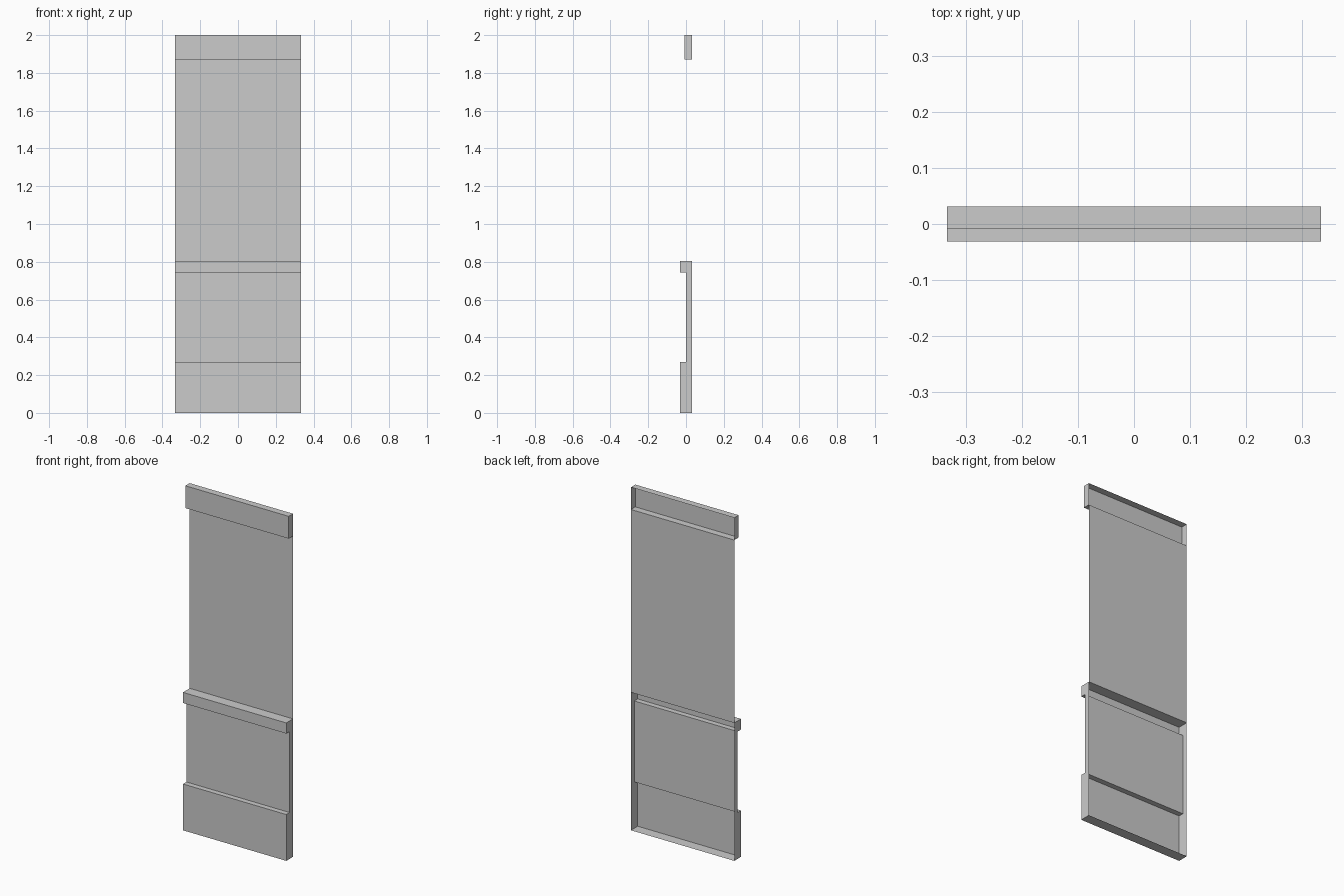
import bpy

if "Cube" in bpy.data.objects:
    bpy.data.objects.remove(bpy.data.objects["Cube"])

HALF_W = 0.333   # half width along x
BACK = 0.031     # open rear plane
FRONT = -0.031   # foremost trim plane
RECESS = 0.0     # face of the recessed panel
TOP_TRIM = -0.009


def front_shell(name, profile, capped=True):
    """Sweep a bottom-to-top (y, z) profile across x; rear stays open."""
    n = len(profile)
    verts = [(x, y, z) for x in (-HALF_W, HALF_W) for y, z in profile]
    faces = [(i, n + i, n + i + 1, i + 1) for i in range(n - 1)]
    if capped:
        faces.append(tuple(range(n)))                       # left end
        faces.append(tuple(range(2 * n - 1, n - 1, -1)))    # right end
    mesh = bpy.data.meshes.new(name)
    mesh.from_pydata(verts, [], faces)
    mesh.update()
    obj = bpy.data.objects.new(name, mesh)
    bpy.context.collection.objects.link(obj)
    return obj


# Lower panelling: skirting, recessed panel and rail
front_shell("lower_panelling", [
    (BACK, 0), (FRONT, 0), (FRONT, 0.27), (RECESS, 0.27),
    (RECESS, 0.742), (FRONT, 0.742), (FRONT, 0.804), (BACK, 0.804)])

# Plain upper wall, a single sheet
front_shell("upper_wall", [(BACK, 0.804), (BACK, 1.87)], capped=False)

# Top trim board
front_shell("top_trim", [
    (BACK, 1.87), (TOP_TRIM, 1.87), (TOP_TRIM, 2.0), (BACK, 2.0)])
